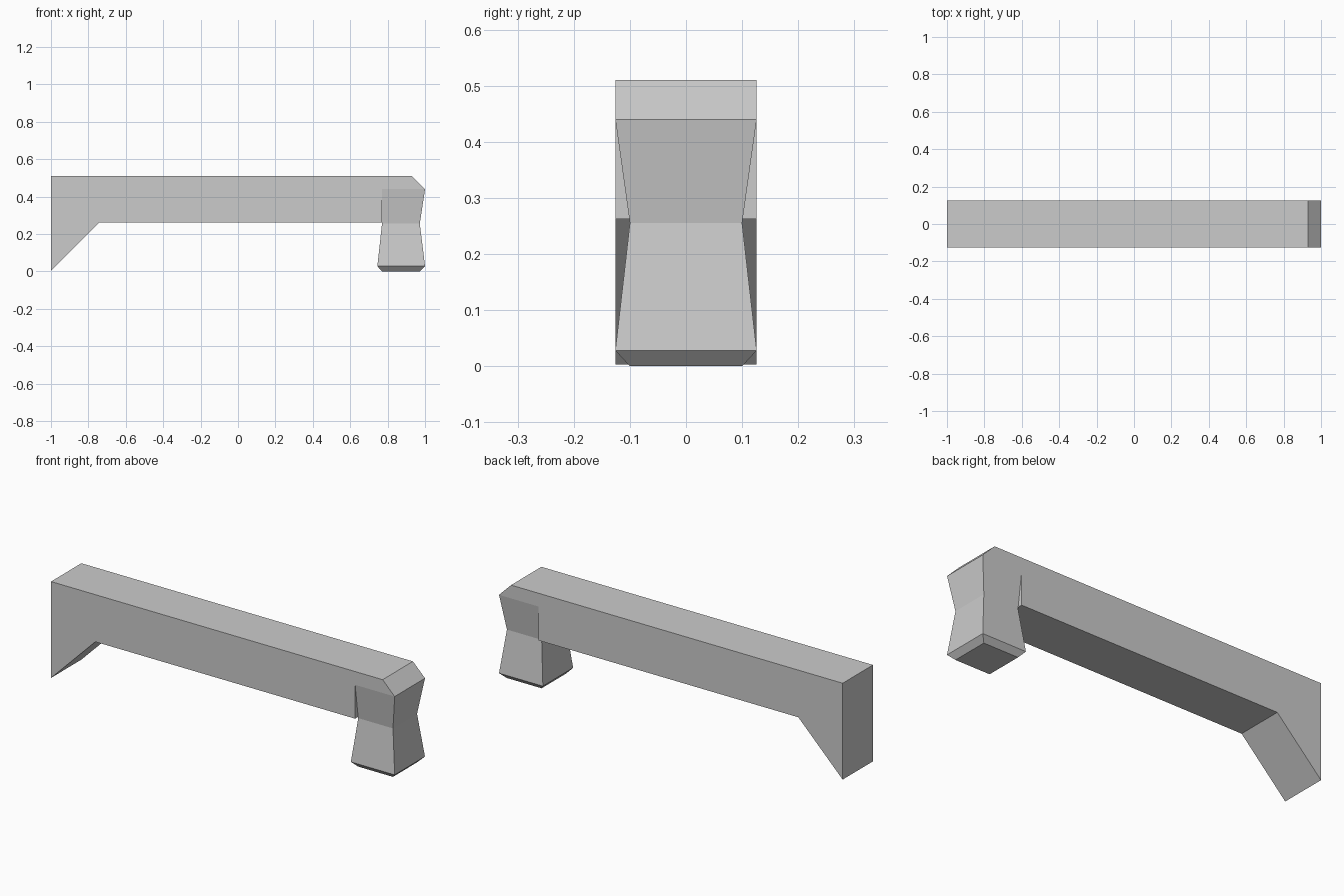
import bpy, bmesh

if "Cube" in bpy.data.objects:
    bpy.data.objects.remove(bpy.data.objects["Cube"])

HALF = 0.126  # half width of the whole piece


def make_object(name, bm):
    bmesh.ops.recalc_face_normals(bm, faces=bm.faces)
    mesh = bpy.data.meshes.new(name)
    bm.to_mesh(mesh)
    bm.free()
    obj = bpy.data.objects.new(name, mesh)
    bpy.context.collection.objects.link(obj)
    return obj


# Beam with the pointed bracket at its left end: profile extruded across y
bm = bmesh.new()
profile = [(-1, 0.003), (-0.742, 0.262), (0.77, 0.262), (0.77, 0.51), (-1, 0.51)]
face = bm.faces.new([bm.verts.new((x, -HALF, z)) for x, z in profile])
grown = bmesh.ops.extrude_face_region(bm, geom=[face])["geom"]
bmesh.ops.translate(bm, vec=(0, 2 * HALF, 0),
                    verts=[v for v in grown if isinstance(v, bmesh.types.BMVert)])
make_object("beam_with_bracket", bm)

# Waisted post: rectangular rings (left x, right x, half width, z) joined upwards
bm = bmesh.new()
rings = [(0.77, 0.972, 0.10, 0.0),
         (0.745, 1.0, HALF, 0.028),
         (0.77, 0.972, 0.10, 0.255),
         (0.77, 1.0, HALF, 0.44),
         (0.77, 0.93, HALF, 0.51)]
loops = [[bm.verts.new(p) for p in ((a, -w, z), (b, -w, z), (b, w, z), (a, w, z))]
         for a, b, w, z in rings]
for level, (low, high) in enumerate(zip(loops, loops[1:])):
    for i in range(4):
        if i == 3 and level >= 2:
            continue  # side closed by the end of the beam
        j = (i + 1) % 4
        bm.faces.new((low[i], low[j], high[j], high[i]))
bm.faces.new(loops[0])
bm.faces.new(loops[-1])
make_object("waisted_post", bm)
